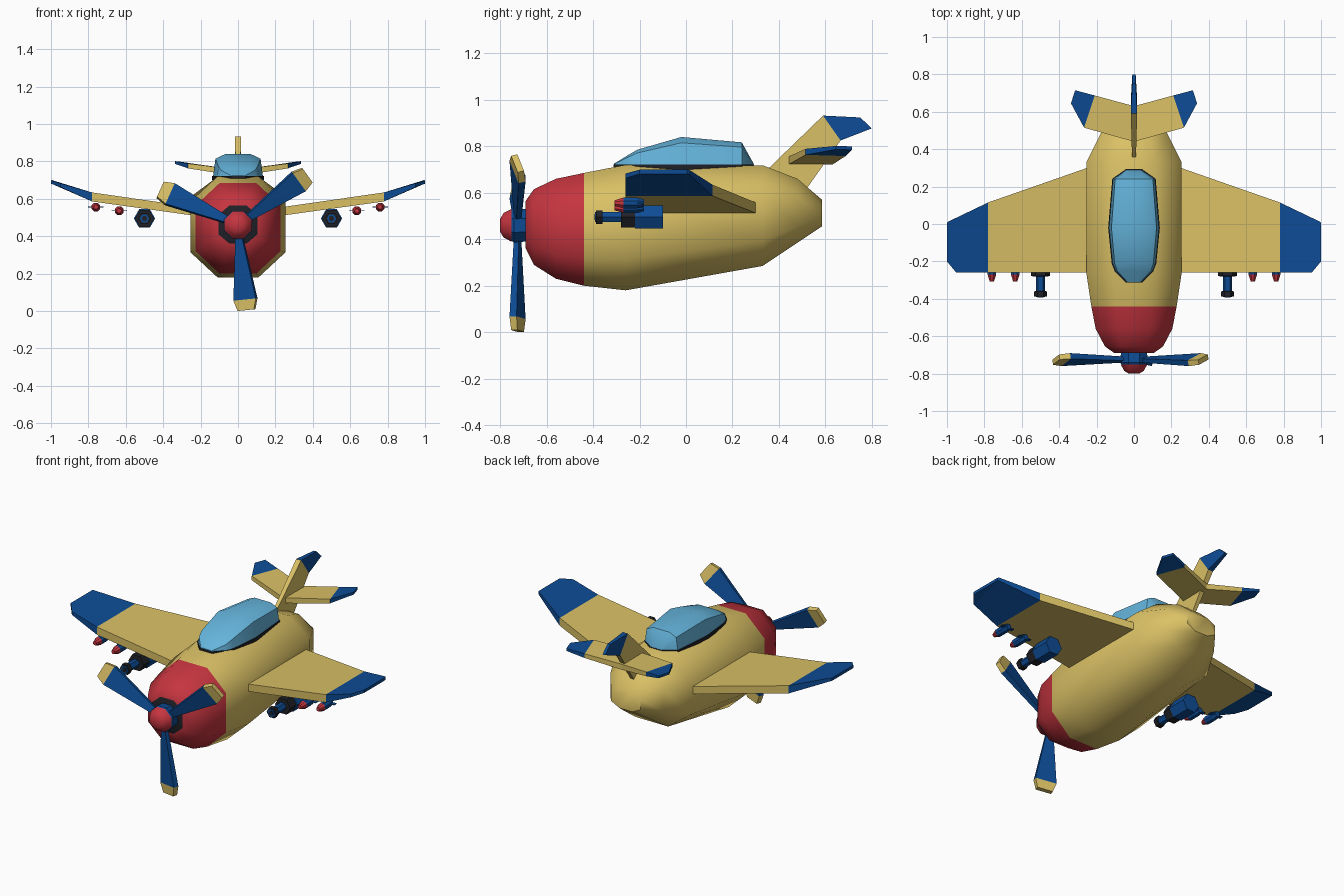
import bpy, bmesh, math
from mathutils import Vector

if "Cube" in bpy.data.objects:
    bpy.data.objects.remove(bpy.data.objects["Cube"])


def material(name, rgb):
    m = bpy.data.materials.new(name)
    m.diffuse_color = (*rgb, 1)
    m.use_nodes = True
    m.node_tree.nodes["Principled BSDF"].inputs["Base Color"].default_value = m.diffuse_color
    return m


YELLOW = material("sand yellow", (0.70, 0.53, 0.13))
RED = material("red", (0.56, 0.035, 0.05))
BLUE = material("navy blue", (0.004, 0.072, 0.30))
GLASS = material("canopy blue", (0.13, 0.46, 0.72))
DARK = material("near black", (0.014, 0.015, 0.02))


def loft(name, rings, mats, cap_mats=None, smooth=0):
    """Skin a list of equal-length rings; mats holds one material per segment."""
    cap_mats = cap_mats or (mats[0], mats[-1])
    slots = list(dict.fromkeys([*mats, *cap_mats]))
    bm = bmesh.new()
    vs = [[bm.verts.new(p) for p in ring] for ring in rings]
    n = len(rings[0])
    for k, m in enumerate(mats):
        for i in range(n):
            j = (i + 1) % n
            f = bm.faces.new((vs[k][i], vs[k][j], vs[k + 1][j], vs[k + 1][i]))
            f.material_index = slots.index(m)
    for ring, m in ((vs[0], cap_mats[0]), (vs[-1], cap_mats[1])):
        bm.faces.new(ring).material_index = slots.index(m)
    bmesh.ops.recalc_face_normals(bm, faces=bm.faces)
    for f in bm.faces:
        f.smooth = smooth > 0
    me = bpy.data.meshes.new(name)
    bm.to_mesh(me)
    bm.free()
    for m in slots:
        me.materials.append(m)
    if smooth:
        me.set_sharp_from_angle(angle=math.radians(smooth))
    ob = bpy.data.objects.new(name, me)
    bpy.context.collection.objects.link(ob)
    return ob


def plate(name, sections, normal, mats):
    """Flat surface from (leading point, trailing point, thickness) sections."""
    n = Vector(normal)
    rings = []
    for a, b, t in sections:
        a, b, o = Vector(a), Vector(b), n * t / 2
        rings.append([a - o, b - o, b + o, a + o])
    return loft(name, rings, mats)


def lathe(name, x, z, profile, sides, mats, turn=0.0, smooth=0):
    """Turned part along y from (y, radius) points."""
    rings = [[(x + r * math.cos(turn + math.tau * i / sides), y,
               z + r * math.sin(turn + math.tau * i / sides)) for i in range(sides)]
             for y, r in profile]
    return loft(name, rings, mats, smooth=smooth)


# Fuselage: eight-sided rings (y, half width, bottom, top)
def octagon(y, w, lo, hi):
    a, h, c = w * 0.43, (hi - lo) / 2, (hi + lo) / 2
    b = h * 0.5
    return [(a, y, c + h), (w, y, c + b), (w, y, c - b), (a, y, c - h),
            (-a, y, c - h), (-w, y, c - b), (-w, y, c + b), (-a, y, c + h)]


body = [(-0.69, 0.105, 0.36, 0.565), (-0.655, 0.155, 0.29, 0.615),
        (-0.56, 0.205, 0.23, 0.66), (-0.44, 0.228, 0.20, 0.685),
        (-0.26, 0.255, 0.18, 0.72), (0.33, 0.255, 0.285, 0.718),
        (0.48, 0.18, 0.385, 0.66), (0.585, 0.10, 0.455, 0.57)]
loft("fuselage", [octagon(*s) for s in body], [RED] * 3 + [YELLOW] * 4,
     (DARK, YELLOW), smooth=50)

# Canopy and its dark rim: stations (y, half width, top)
stations = [(-0.31, 0.04, 0.725), (-0.25, 0.10, 0.762), (-0.21, 0.115, 0.785),
            (-0.02, 0.134, 0.84), (0.24, 0.112, 0.817), (0.29, 0.04, 0.727)]
loft("canopy", [[(w, y, 0.715), (w * 0.9, y, 0.715 + (t - 0.715) * 0.8),
                 (w * 0.5, y, t), (-w * 0.5, y, t),
                 (-w * 0.9, y, 0.715 + (t - 0.715) * 0.8), (-w, y, 0.715)]
                for y, w, t in stations], [GLASS] * 5, smooth=35)
loft("canopy_rim", [[(s * (w + 0.004), y * 1.01, z)
                     for s, z in ((1, 0.70), (1, 0.721), (-1, 0.721), (-1, 0.70))]
                    for y, w, t in stations], [DARK] * 5)

for s, side in ((1, "right"), (-1, "left")):
    # Wing with blue upturned tip
    plate(side + "_wing", [
        ((s * 0.15, -0.26, 0.521), (s * 0.15, 0.335, 0.521), 0.045),
        ((s * 0.78, -0.26, 0.61), (s * 0.78, 0.115, 0.61), 0.048),
        ((s * 0.95, -0.26, 0.673), (s * 0.995, 0.012, 0.69), 0.02),
        ((s * 1.0, -0.20, 0.69), (s * 1.0, 0.005, 0.69), 0.018)],
        (0, 0, 1), [YELLOW, BLUE, BLUE])

    # Tailplane
    plate(side + "_tailplane", [
        ((0, 0.44, 0.738), (0, 0.63, 0.738), 0.034),
        ((s * 0.267, 0.515, 0.776), (s * 0.21, 0.687, 0.771), 0.026),
        ((s * 0.337, 0.645, 0.794), (s * 0.315, 0.715, 0.792), 0.015)],
        (0, 0, 1), [YELLOW, BLUE])

    # Wing gun
    lathe(side + "_gun", s * 0.5, 0.495,
          [(-0.387, 0.034), (-0.36, 0.034), (-0.359, 0.025), (-0.28, 0.025),
           (-0.279, 0.052), (-0.22, 0.052), (-0.219, 0.057), (-0.10, 0.057)],
          6, [DARK, DARK, BLUE, DARK, DARK, BLUE, BLUE])
    lathe(side + "_gun_muzzle_ring", s * 0.5, 0.495,
          [(-0.391, 0.025), (-0.386, 0.025)], 6, [BLUE])
    lathe(side + "_gun_bore", s * 0.5, 0.495,
          [(-0.394, 0.015), (-0.386, 0.015)], 6, [DARK])

    # Rockets with thin side fins
    for k, (x, z) in enumerate(((0.635, 0.536), (0.76, 0.556))):
        lathe(f"{side}_rocket_{k + 1}", s * x, z,
              [(-0.308, 0.012), (-0.27, 0.025), (-0.21, 0.025), (-0.18, 0.016)],
              8, [RED, BLUE, BLUE], turn=math.pi / 8)
        plate(f"{side}_rocket_{k + 1}_fins", [
            ((s * x + e * 0.042, -0.21, z), (s * x + e * 0.042, -0.185, z), 0.004)
            for e in (-1, 1)], (0, 0, 1), [BLUE])

# Tail fin with blue top
plate("tail_fin", [
    ((0, 0.34, 0.69), (0, 0.50, 0.59), 0.02),
    ((0, 0.59, 0.932), (0, 0.665, 0.825), 0.034),
    ((0, 0.75, 0.924), (0, 0.80, 0.877), 0.018)], (1, 0, 0), [YELLOW, BLUE])

# Propeller: hub, spinner and three twisted blades
lathe("propeller_hub", 0, 0.46, [(-0.755, 0.07), (-0.74, 0.08), (-0.68, 0.075)],
      8, [BLUE, BLUE], turn=math.pi / 8)
lathe("spinner", 0, 0.46, [(-0.80, 0.03), (-0.785, 0.057), (-0.75, 0.077)],
      8, [RED, RED], turn=math.pi / 8, smooth=50)
for k in range(3):
    ang = math.radians(-84.3 + 120 * k)
    d = Vector((math.cos(ang), 0, math.sin(ang)))
    tangent = Vector((-math.sin(ang), 0, math.cos(ang)))
    tw = math.radians(18)
    chord = tangent * math.cos(tw) + Vector((0, -math.sin(tw), 0))
    hub = Vector((0, -0.725, 0.46))
    plate(f"propeller_blade_{k + 1}",
          [(hub + d * r + chord * w, hub + d * r - chord * w, t)
           for r, w, t in ((0.04, 0.015, 0.022), (0.40, 0.063, 0.032), (0.457, 0.046, 0.028))],
          d.cross(chord), [BLUE, YELLOW])
